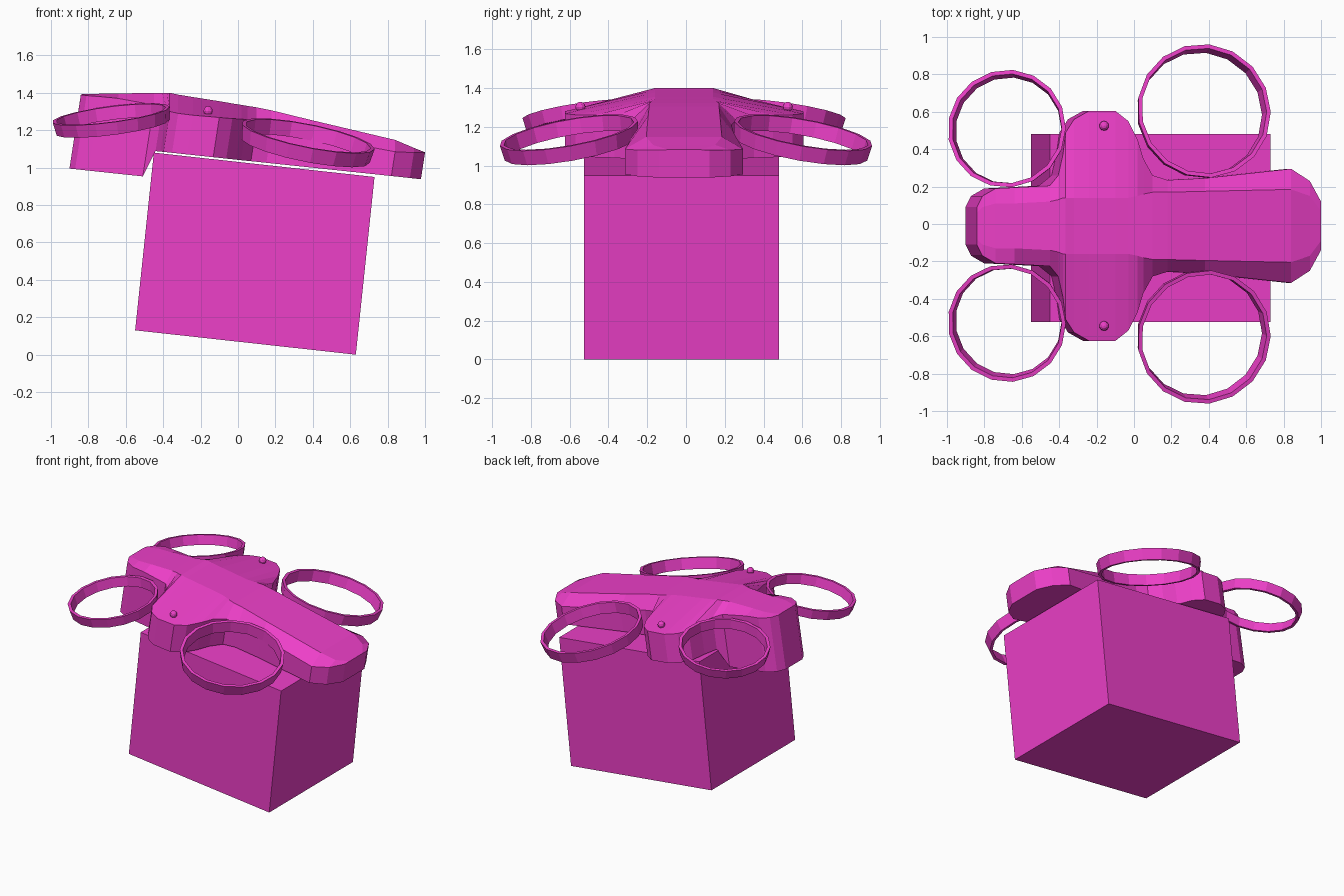
import bpy, bmesh, math
from mathutils import Vector, Matrix

if "Cube" in bpy.data.objects:
    bpy.data.objects.remove(bpy.data.objects["Cube"])

mat = bpy.data.materials.new("magenta")
mat.diffuse_color = (0.85, 0.05, 0.58, 1)
mat.use_nodes = True
mat.node_tree.nodes["Principled BSDF"].inputs["Base Color"].default_value = mat.diffuse_color
YC = -0.01  # the model's mirror plane


def add(name, bm):
    bmesh.ops.recalc_face_normals(bm, faces=bm.faces)
    me = bpy.data.meshes.new(name)
    bm.to_mesh(me)
    bm.free()
    ob = bpy.data.objects.new(name, me)
    me.materials.append(mat)
    bpy.context.collection.objects.link(ob)
    return ob


# Cargo box: tilted rectangular profile extruded along y
bm = bmesh.new()
face = bm.faces.new([bm.verts.new((x, -0.525, z)) for x, z in
                     [(-0.55, 0.13), (0.63, 0.0), (0.73, 0.95), (-0.45, 1.08)]])
ext = bmesh.ops.extrude_face_region(bm, geom=[face])
bmesh.ops.translate(bm, vec=(0, 1.005, 0),
                    verts=[v for v in ext["geom"] if isinstance(v, bmesh.types.BMVert)])
add("cargo_box", bm)

# Drone body: stations along x = (x, half width, edge z, deck half width, deck z)
stations = [
    (-0.84, 0.10, 1.39, 0.07, 1.392), (-0.81, 0.16, 1.385, 0.10, 1.393),
    (-0.74, 0.20, 1.38, 0.12, 1.395), (-0.64, 0.205, 1.37, 0.12, 1.396),
    (-0.45, 0.215, 1.335, 0.13, 1.40), (-0.405, 0.27, 1.32, 0.14, 1.40),
    (-0.38, 0.38, 1.315, 0.15, 1.40), (-0.365, 0.50, 1.30, 0.15, 1.40),
    (-0.32, 0.57, 1.29, 0.15, 1.39), (-0.24, 0.615, 1.28, 0.15, 1.377),
    (-0.10, 0.615, 1.268, 0.15, 1.355), (-0.03, 0.56, 1.262, 0.15, 1.343),
    (0.02, 0.46, 1.26, 0.16, 1.335), (0.05, 0.36, 1.255, 0.17, 1.33),
    (0.10, 0.27, 1.235, 0.18, 1.322), (0.18, 0.245, 1.21, 0.18, 1.306),
    (0.38, 0.255, 1.17, 0.185, 1.257), (0.84, 0.305, 1.085, 0.195, 1.148),
    (0.94, 0.24, 1.08, 0.16, 1.106), (1.0, 0.13, 1.08, 0.08, 1.082),
]
bm = bmesh.new()
rows = []
for x, w, ze, p, zt in stations:
    # Rear pod hangs lower; the rest of the underside follows the box lid
    zb = (0.905 if x < -0.43 else 1.045) - 0.107 * x
    xb = x - 0.155 * (ze - zb)
    pts = [(xb, w, zb), (x, w, ze), (x, p, zt)]
    pts += [(a, -b, c) for a, b, c in reversed(pts)]
    rows.append([bm.verts.new((a, b + YC, c)) for a, b, c in pts])
for r, s in zip(rows, rows[1:]):
    for i in range(6):
        j = (i + 1) % 6
        bm.faces.new((r[i], r[j], s[j], s[i]))
bm.faces.new(rows[0])
bm.faces.new(rows[-1])
add("drone_body", bm)


# Rotor guard: thin faceted ring whose axis leans with the given slopes
def ring(name, x, y, ztop, r, h, sx, sy):
    bm = bmesh.new()
    n = Vector((-sx, -sy, 1)).normalized()
    rot = Vector((0, 0, 1)).rotation_difference(n).to_matrix().to_4x4()
    prof = [(r, 0), (r - 0.012, -h), (r - 0.032, -h), (r - 0.022, 0)]
    loops = []
    for k in range(17):
        t = 2 * math.pi * k / 17
        loops.append([bm.verts.new((q * math.cos(t), q * math.sin(t), z)) for q, z in prof])
    for k in range(17):
        a, b = loops[k], loops[(k + 1) % 17]
        for i in range(4):
            bm.faces.new((a[i], a[(i + 1) % 4], b[(i + 1) % 4], b[i]))
    bm.transform(Matrix.Translation((x, y, ztop)) @ rot)
    add(name, bm)


for side, s in (("left", 1), ("right", -1)):
    ring("front_guard_" + side, 0.375, s * 0.605, 1.17, 0.363, 0.08, -0.20, -0.18 * s)
    ring("rear_guard_" + side, -0.68, YC + s * 0.52, 1.285, 0.318, 0.07, 0.13, -0.14 * s)
    # Small knob on each arm
    bm = bmesh.new()
    bmesh.ops.create_uvsphere(bm, u_segments=10, v_segments=6, radius=0.026,
                              matrix=Matrix.Translation((-0.16, YC + s * 0.535, 1.303)))
    add("arm_knob_" + side, bm)
